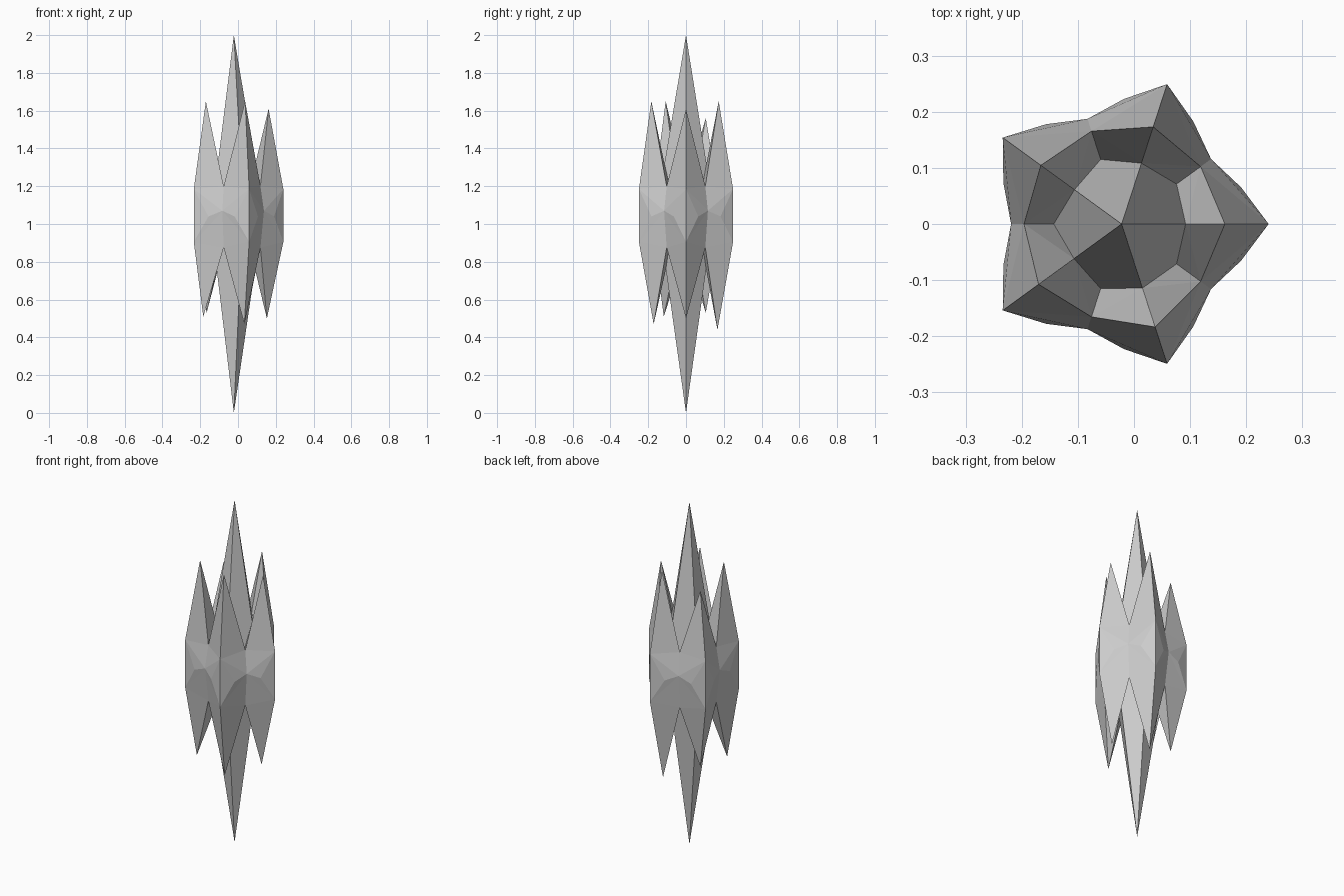
import bpy, bmesh
from math import radians, cos, sin
from mathutils import Vector
from mathutils.geometry import intersect_line_plane

cube = bpy.data.objects.get("Cube")
if cube:
    bpy.data.objects.remove(cube, do_unlink=True)

SIDES = 5
STEP = 360 / SIDES
AXIS_X = -0.022

stone = bpy.data.materials.new("grey_crystal")
stone.use_nodes = True
colour = (0.6, 0.6, 0.6, 1)
stone.diffuse_color = colour
stone.node_tree.nodes["Principled BSDF"].inputs["Base Color"].default_value = colour

bm = bmesh.new()


def polar(radius, turn, z):
    """Point at a number of fifth-turns around the cluster axis."""
    a = radians(turn * STEP)
    return Vector((AXIS_X + radius * cos(a), radius * sin(a), z))


def ring(radii, heights, offset=0.0):
    """Five vertices around the axis, radius and height given once or per point."""
    r = radii if isinstance(radii, list) else [radii] * SIDES
    h = heights if isinstance(heights, list) else [heights] * SIDES
    return [bm.verts.new(polar(r[i], i + offset, h[i])) for i in range(SIDES)]


# Waist: hollows between the points, with slight bulges on either side
hollow = ring(0.197, 1.07, 0.5)
bulge_next = ring(0.223, 1.04, 0.235)
bulge_prev = ring(0.223, 1.04, -0.235)


def spiked_end(apex_z, tip_r, tip_z, ridge_r, ridge_z, valley_z, shoulder_z):
    """Central spike and five surrounding points of one end; returns shoulders."""
    apex = bm.verts.new((AXIS_X, 0, apex_z))
    tip = ring(tip_r, tip_z)
    ridge = ring(ridge_r, ridge_z)
    valley = ring(0.174, valley_z, 0.5)
    shoulder = ring(0.262, shoulder_z)
    for i in range(SIDES):
        j = (i + 1) % SIDES
        # Groove lies where the flat side of the central spike runs down
        normal = (ridge[i].co - apex.co).cross(ridge[j].co - apex.co)
        low = polar(0.121, i + 0.5, 0)
        groove = bm.verts.new(
            intersect_line_plane(low, low + Vector((0, 0, 1)), apex.co, normal))
        bm.faces.new((apex, ridge[i], groove, ridge[j]))
        for k, bulge in ((i, bulge_next[i]), (j, bulge_prev[j])):
            # Inner and outer sides of each point
            bm.faces.new((ridge[k], tip[k], valley[i]))
            bm.faces.new((ridge[k], valley[i], groove))
            bm.faces.new((tip[k], shoulder[k], valley[i]))
            # Sloping facets down to the waist
            bm.faces.new((valley[i], shoulder[k], hollow[i]))
            bm.faces.new((shoulder[k], bulge, hollow[i]))
    return shoulder


upper = spiked_end(2.0, [0.184, 0.182, 0.178, 0.183, 0.193],
                   [1.61, 1.65, 1.56, 1.65, 1.65],
                   [0.114, 0.114, 0.104, 0.105, 0.12], 1.32, 1.2, 1.185)
lower = spiked_end(0.0, [0.175, 0.175, 0.178, 0.2, 0.18],
                   [0.5, 0.44, 0.53, 0.51, 0.47], 0.112, 0.76, 0.875, 0.905)

# Upright outer edges joining both ends
for i in range(SIDES):
    for bulge in (bulge_next[i], bulge_prev[i]):
        bm.faces.new((upper[i], lower[i], bulge))

bmesh.ops.recalc_face_normals(bm, faces=bm.faces)
mesh = bpy.data.meshes.new("crystal_cluster")
bm.to_mesh(mesh)
bm.free()
mesh.materials.append(stone)
crystal = bpy.data.objects.new("crystal_cluster", mesh)
bpy.context.collection.objects.link(crystal)
